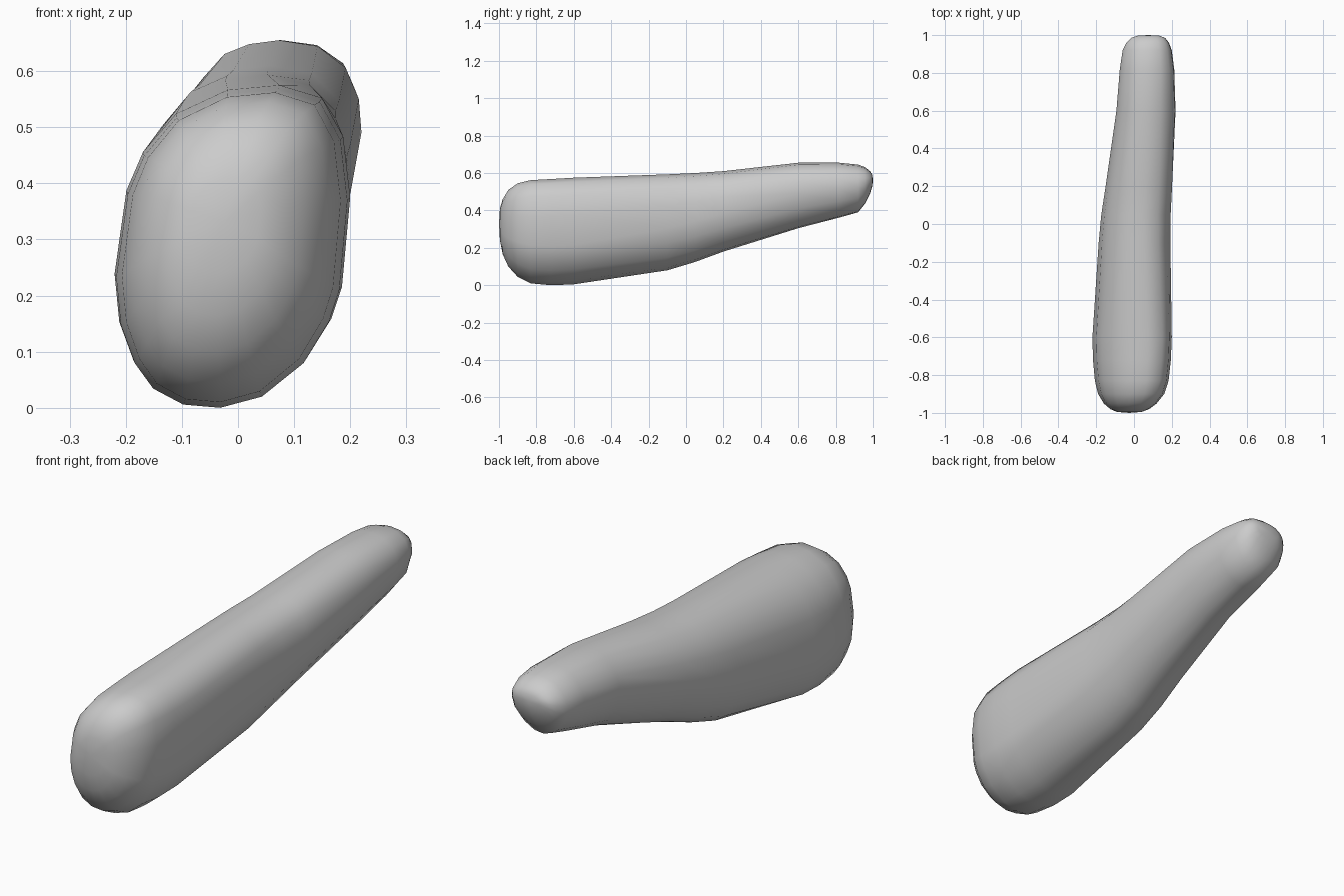
import bpy, bmesh

# Cross-section outlines inside a unit box: fat front end and slim back end
FRONT = [(0, .41), (.05, .67), (.12, .79), (.26, .91), (.48, .985), (.70, 1), (.88, .96),
         (.97, .84), (1, .65), (.965, .37), (.92, .27), (.81, .14), (.63, .035), (.45, 0),
         (.29, .01), (.16, .06), (.08, .14), (.02, .26)]
BACK = [(0, .6), (.04, .72), (.1, .81), (.22, .93), (.36, .98), (.53, 1), (.75, .97),
        (.91, .86), (.985, .7), (1, .53), (.94, .3), (.8, .12), (.62, .02), (.45, 0),
        (.3, .05), (.17, .14), (.07, .28), (.01, .44)]

# Stations along the body: y, x min, x max, z min, z max
STATIONS = [
    (-.995, -.09, .04, .24, .41),
    (-.98, -.125, .08, .165, .46),
    (-.95, -.16, .12, .10, .51),
    (-.90, -.19, .16, .045, .545),
    (-.83, -.207, .183, .01, .562),
    (-.72, -.217, .195, 0, .568),
    (-.60, -.22, .20, .005, .575),
    (-.10, -.187, .195, .08, .593),
    (.05, -.173, .197, .125, .60),
    (.20, -.15, .205, .18, .61),
    (.60, -.093, .22, .305, .655),
    (.82, -.075, .213, .362, .655),
    (.92, -.06, .20, .39, .645),
    (.96, -.04, .185, .44, .63),
    (.985, -.015, .165, .49, .61),
    (.997, .02, .135, .53, .59),
]

# Loft the body through all stations
bm = bmesh.new()
rings = []
for y, x0, x1, z0, z1 in STATIONS:
    t = min(1, max(0, (y + .6) / 1.2))
    ring = []
    for (fu, fv), (bu, bv) in zip(FRONT, BACK):
        u, v = fu + (bu - fu) * t, fv + (bv - fv) * t
        ring.append(bm.verts.new((x0 + u * (x1 - x0), y, z0 + v * (z1 - z0))))
    rings.append(ring)
n = len(FRONT)
for a, b in zip(rings, rings[1:]):
    for i in range(n):
        j = (i + 1) % n
        bm.faces.new((a[i], a[j], b[j], b[i]))

# Close both rounded ends
for ring, tip in ((rings[0], (-.025, -1, .33)), (rings[-1], (.075, 1, .56))):
    c = bm.verts.new(tip)
    for i in range(n):
        bm.faces.new((ring[i], ring[(i + 1) % n], c))

bmesh.ops.recalc_face_normals(bm, faces=bm.faces)
for f in bm.faces:
    f.smooth = True
mesh = bpy.data.meshes.new("tapered_body")
bm.to_mesh(mesh)
bm.free()
bpy.context.collection.objects.link(bpy.data.objects.new("tapered_body", mesh))
